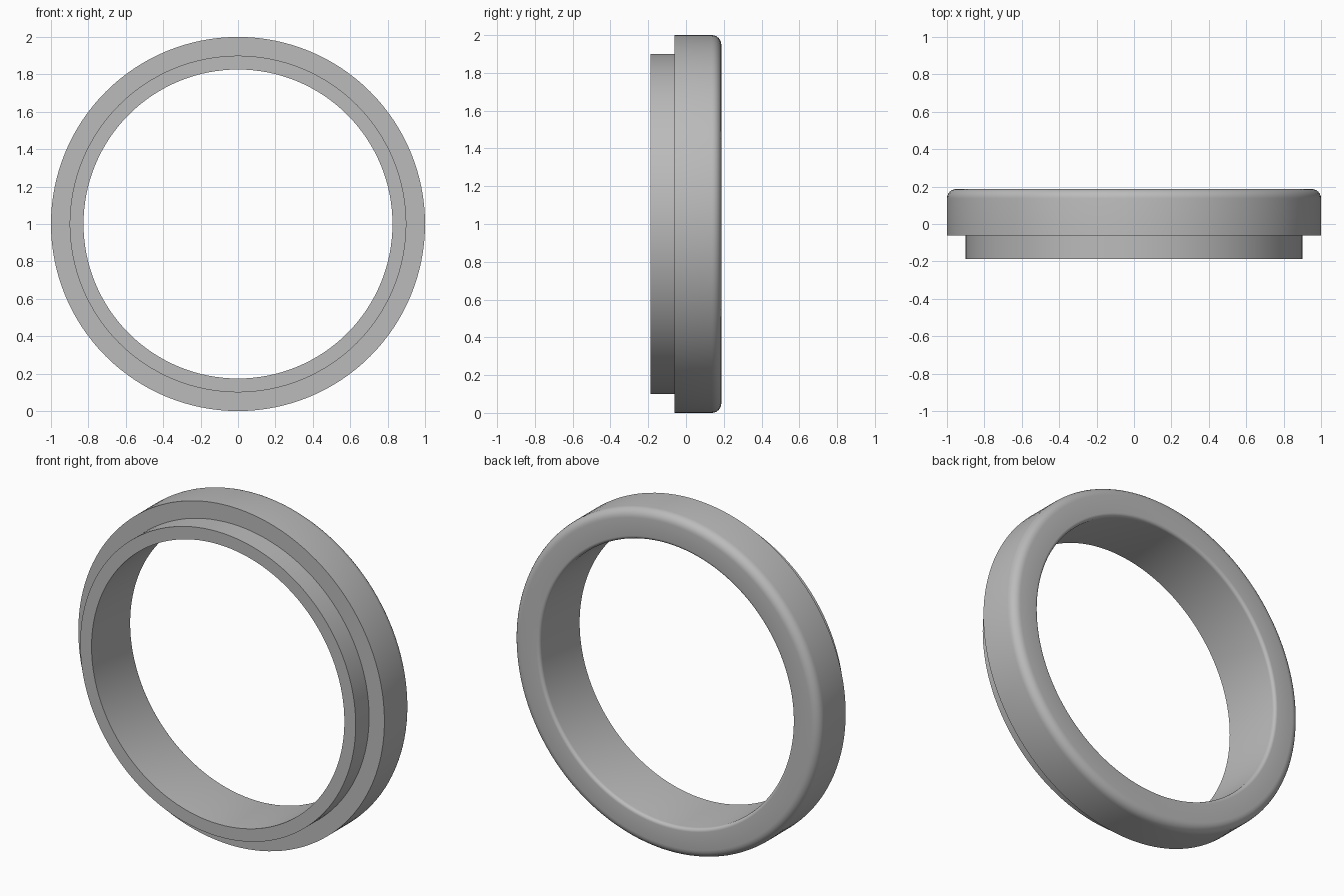
import bpy
import bmesh
import math

cube = bpy.data.objects.get("Cube")
if cube:
    bpy.data.objects.remove(cube, do_unlink=True)

SEGMENTS = 128
OUTER, COLLAR, BORE = 1.0, 0.9, 0.826
FRONT, STEP, BACK = -0.187, -0.062, 0.187
OUTER_ROUND, BORE_ROUND = 0.05, 0.02

# Plain grey
grey = bpy.data.materials.new("grey")
grey.use_nodes = True
colour = (0.5, 0.5, 0.5, 1)
grey.diffuse_color = colour
grey.node_tree.nodes["Principled BSDF"].inputs["Base Color"].default_value = colour


def fillet(radius, y, size, start, end, steps=6):
    """Points (radius, y) along an arc about the given centre."""
    angles = [math.radians(start + (end - start) * i / steps) for i in range(steps + 1)]
    return [(radius + size * math.cos(a), y + size * math.sin(a)) for a in angles]


# Cross-section: stepped front collar, rounded back edges
profile = [(BORE, FRONT), (COLLAR, FRONT), (COLLAR, STEP), (OUTER, STEP)]
profile += fillet(OUTER - OUTER_ROUND, BACK - OUTER_ROUND, OUTER_ROUND, 0, 90)
profile += fillet(BORE + BORE_ROUND, BACK - BORE_ROUND, BORE_ROUND, 90, 180)

# Revolve the section around the y axis
bm = bmesh.new()
rings = []
for i in range(SEGMENTS):
    a = math.tau * i / SEGMENTS
    rings.append([bm.verts.new((r * math.cos(a), y, 1 + r * math.sin(a))) for r, y in profile])
for i, ring in enumerate(rings):
    after = rings[(i + 1) % SEGMENTS]
    for j in range(len(profile)):
        k = (j + 1) % len(profile)
        bm.faces.new((ring[j], ring[k], after[k], after[j]))
bmesh.ops.recalc_face_normals(bm, faces=bm.faces)

mesh = bpy.data.meshes.new("stepped_ring")
bm.to_mesh(mesh)
bm.free()
mesh.materials.append(grey)
ring_object = bpy.data.objects.new("stepped_ring", mesh)
bpy.context.collection.objects.link(ring_object)

# Smooth curves, crisp steps
bpy.ops.object.select_all(action="DESELECT")
ring_object.select_set(True)
bpy.context.view_layer.objects.active = ring_object
bpy.ops.object.shade_smooth_by_angle(angle=math.radians(35))
